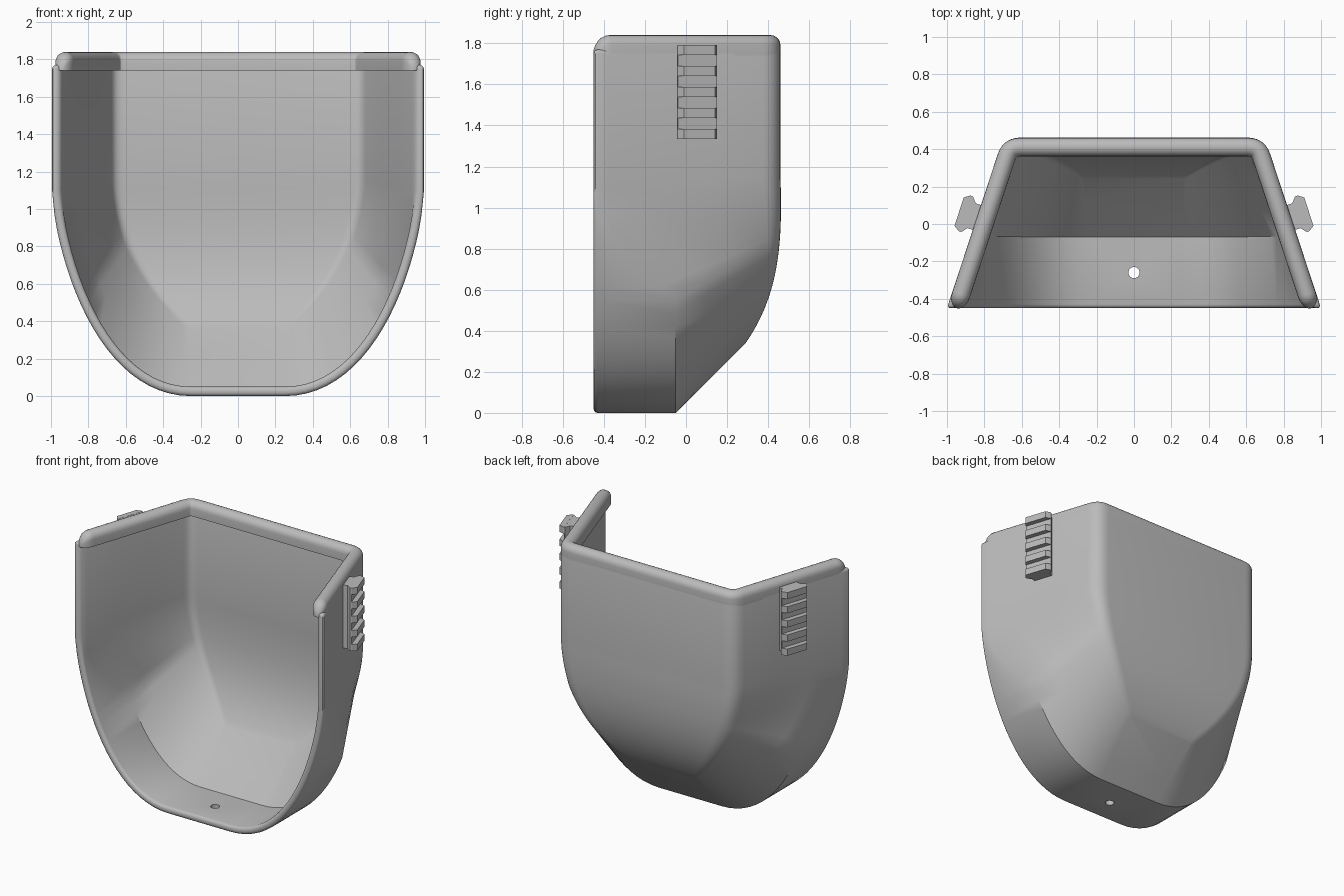
import bpy, bmesh, math
from mathutils import Vector

if "Cube" in bpy.data.objects:
    bpy.data.objects.remove(bpy.data.objects["Cube"], do_unlink=True)

FRONT, BACK, TOP = -0.45, 0.46, 1.84
LIP_Z, WALL, LIP = 1.74, 0.05, 0.098
SLOPE = 0.33          # how far the side walls lean in per unit of depth
ROUND = 0.09          # corner tangent length

grey = bpy.data.materials.new("plain_grey")
grey.use_nodes = True
grey.diffuse_color = (0.5, 0.5, 0.5, 1)
grey.node_tree.nodes["Principled BSDF"].inputs["Base Color"].default_value = (0.5, 0.5, 0.5, 1)


def add_object(name, bm, fix_normals=True):
    if fix_normals:
        bmesh.ops.recalc_face_normals(bm, faces=bm.faces[:])
    mesh = bpy.data.meshes.new(name)
    bm.to_mesh(mesh)
    bm.free()
    mesh.materials.append(grey)
    obj = bpy.data.objects.new(name, mesh)
    bpy.context.scene.collection.objects.link(obj)
    return obj


def activate(obj):
    bpy.ops.object.select_all(action='DESELECT')
    obj.select_set(True)
    bpy.context.view_layer.objects.active = obj


def smooth(obj):
    activate(obj)
    bpy.ops.object.shade_smooth_by_angle(angle=math.radians(35))


def bezier(points, t):
    pts = [Vector(p) for p in points]
    while len(pts) > 1:
        pts = [a.lerp(b, t) for a, b in zip(pts, pts[1:])]
    return pts[0]


def corner(before, point, after, radius, steps=6):
    a = point + (before - point).normalized() * radius
    c = point + (after - point).normalized() * radius
    return [bezier((a, point, c), k / steps) for k in range(steps + 1)]


def mirrored(half):
    return half + [Vector((-p.x, *p[1:])) for p in reversed(half)]


# Shell: each row runs from the front edge round the back to the other front edge
FRONT_CURVE = [(1, 1.1), (0.95, 0.6), (0.70, 0), (0.25, 0)]
BACK_CURVE = [(0.70, BACK, 1.15), (0.68, 0.47, 0.85), (0.52, 0.46, 0.58), (0.28, 0.29, 0.34)]


def shell_row(front, back, radius):
    x, z = front
    y = max(-0.38, min(-0.05, FRONT + (1 - x) / SLOPE))
    edge = Vector((x, FRONT, z))
    skirt = Vector((min(x, 1 - SLOPE * (y - FRONT)), y, z))
    bend = corner(skirt, back, Vector((0, back.y, back.z)), radius)
    between = [skirt.lerp(bend[0], k / 3) for k in (1, 2)]
    return mirrored([edge, skirt] + between + bend)


top_z = LIP_Z + 0.03
rows = [shell_row((1, top_z), Vector((0.70, BACK, top_z)), ROUND)]
STEPS = 22
for i in range(STEPS + 1):
    t = i / STEPS
    rows.append(shell_row(bezier(FRONT_CURVE, t), bezier(BACK_CURVE, t), ROUND - 0.06 * t))

bm = bmesh.new()
grid = [[bm.verts.new(p) for p in row] for row in rows]
for upper, lower in zip(grid, grid[1:]):
    for j in range(len(upper) - 1):
        bm.faces.new((upper[j], lower[j], lower[j + 1], upper[j + 1]))
last = grid[-1]
bm.faces.new((last[0], last[-1], last[-2], last[1]))      # flat floor
bm.faces.new(list(reversed(last[1:-1])))                  # sloping floor
shell = add_object("shell", bm, fix_normals=False)

activate(shell)
thick = shell.modifiers.new("thickness", 'SOLIDIFY')
thick.thickness = WALL
thick.offset = -1
thick.use_even_offset = True
bpy.ops.object.modifier_apply(modifier=thick.name)
for v in shell.data.vertices:                             # level the front edge
    if v.co.y < -0.425:
        v.co.y = FRONT

# Rounded rim and drain hole
rim = shell.modifiers.new("rounded_rim", 'BEVEL')
rim.width = 0.02
rim.segments = 3
rim.limit_method = 'ANGLE'
rim.angle_limit = math.radians(60)
bpy.ops.object.modifier_apply(modifier=rim.name)

bm = bmesh.new()
bmesh.ops.create_cone(bm, cap_ends=True, segments=24, radius1=0.03, radius2=0.03, depth=0.3)
bmesh.ops.translate(bm, verts=bm.verts[:], vec=(0, -0.26, 0))
cutter = add_object("hole_cutter", bm)
cutter.hide_render = True
hole = shell.modifiers.new("drain_hole", 'BOOLEAN')
hole.operation = 'DIFFERENCE'
hole.solver = 'EXACT'
hole.object = cutter
activate(shell)
bpy.ops.object.modifier_apply(modifier=hole.name)
bpy.data.objects.remove(cutter, do_unlink=True)
smooth(shell)

# Top lip: rounded section swept round the top, with domed ends
along = Vector((-SLOPE, 1)).normalized()
start = Vector((1, FRONT)) + along * 0.016
half_path, scales = [], []
for k in range(7):
    angle = math.radians(6 + 14 * k)
    half_path.append(start + along * 0.08 * (1 - math.cos(angle)))
    scales.append(math.sin(angle))
bend = corner(start, Vector((0.70, BACK)), Vector((0, BACK)), ROUND)
half_path += bend
scales += [1] * len(bend)
path = mirrored(half_path)
scales += scales[::-1]

r = LIP / 2
arch = [(r - r * math.cos(math.pi * k / 10), TOP - LIP_Z - r + r * math.sin(math.pi * k / 10))
        for k in range(11)]
section = [(0, 0)] + arch + [(LIP, 0)]

bm = bmesh.new()
rings = []
for i, (p, s) in enumerate(zip(path, scales)):
    d_in = (p - path[i - 1]).normalized() if i else along
    d_out = (path[i + 1] - p).normalized() if i < len(path) - 1 else d_in
    normals = [Vector((-d.y, d.x)) for d in (d_in, d_out)]
    n = (normals[0] + normals[1]).normalized()
    n = n / n.dot(normals[0])
    rings.append([bm.verts.new((*(p + n * (r + (o - r) * s)), LIP_Z + h * s)) for o, h in section])
for a, b in zip(rings, rings[1:]):
    for j in range(len(section)):
        k = (j + 1) % len(section)
        bm.faces.new((a[j], a[k], b[k], b[j]))
bm.faces.new(rings[0])
bm.faces.new(rings[-1])
smooth(add_object("top_lip", bm))

# Accessory rails: a necked base with five raised teeth on each side wall
BASE = [(0.07, -0.01), (0.07, 0.03), (0.10, 0.055), (0.10, 0.065)]
TOOTH = [(0.10, 0.06), (0.10, 0.07), (0.08, 0.10)]


def prism(bm, half, side, z0, z1):
    outline = half + [(-s, h) for s, h in reversed(half)]
    origin = Vector((1 - SLOPE * (0.035 - FRONT), 0.035))
    out = Vector((along.y, -along.x))
    flat = [origin - along * s + out * h for s, h in outline]
    low, high = [[bm.verts.new((side * p.x, p.y, z)) for p in flat] for z in (z0, z1)]
    bm.faces.new(low)
    bm.faces.new(high)
    for j in range(len(flat)):
        k = (j + 1) % len(flat)
        bm.faces.new((low[j], low[k], high[k], high[j]))


for name, side in (("left_rail", 1), ("right_rail", -1)):
    bm = bmesh.new()
    prism(bm, BASE, side, 1.335, 1.79)
    for k in range(5):
        z = 1.335 + 0.102 * k
        prism(bm, TOOTH, side, z, z + 0.048)
    add_object(name, bm)
